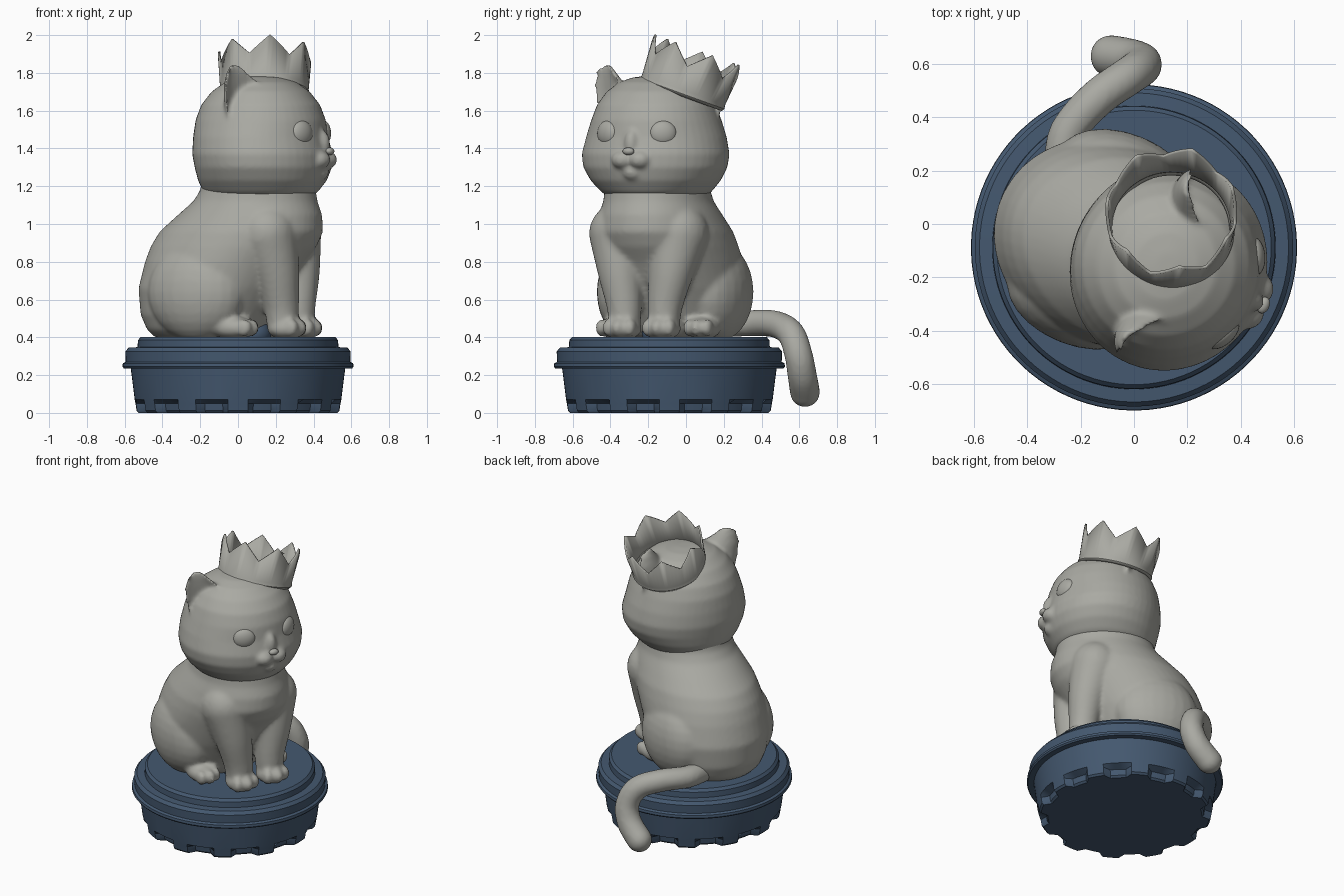
import bpy, bmesh, math
from mathutils import Matrix, Vector

if "Cube" in bpy.data.objects:
    bpy.data.objects.remove(bpy.data.objects["Cube"])

def mat(name, c):
    m = bpy.data.materials.new(name)
    m.diffuse_color = (*c, 1)
    m.use_nodes = True
    m.node_tree.nodes["Principled BSDF"].inputs["Base Color"].default_value = m.diffuse_color
    return m

FUR = mat("warm grey", (0.40, 0.40, 0.365))
BLUE = mat("slate blue", (0.058, 0.098, 0.16))

# cat frame: local x is forward, local y is the cat's left
CAT = Matrix.Translation((-0.07, -0.08, 0)) @ Matrix.Rotation(math.radians(-22), 4, 'Z')

def finish(name, bm, m, mx=None, smooth=None):
    bmesh.ops.recalc_face_normals(bm, faces=bm.faces)
    me = bpy.data.meshes.new(name)
    bm.to_mesh(me)
    bm.free()
    ob = bpy.data.objects.new(name, me)
    bpy.context.collection.objects.link(ob)
    if mx is not None:
        ob.matrix_world = mx
    me.materials.append(m)
    if smooth:
        bpy.ops.object.select_all(action='DESELECT')
        ob.select_set(True)
        bpy.context.view_layer.objects.active = ob
        bpy.ops.object.shade_smooth_by_angle(angle=math.radians(smooth))
    else:
        for p in me.polygons:
            p.use_smooth = True
    return ob

def ball(bm, c, r, yaw=0):
    r = (r, r, r) if isinstance(r, (int, float)) else r
    mx = Matrix.Translation(c) @ Matrix.Rotation(yaw, 4, 'Z') @ Matrix.Diagonal((*r, 1))
    bmesh.ops.create_uvsphere(bm, u_segments=24, v_segments=14, radius=1, matrix=mx)

def loft(bm, rings):
    vs = [[bm.verts.new(p) for p in r] for r in rings]
    n = len(vs[0])
    for a, b in zip(vs, vs[1:]):
        for i in range(n):
            bm.faces.new((a[i], a[(i + 1) % n], b[(i + 1) % n], b[i]))
    bm.faces.new(vs[0][::-1])
    bm.faces.new(vs[-1])

def ovals(bm, table, n=48):
    # table rows: z, centre, half length, half width
    loft(bm, [[(c + a * math.cos(2 * math.pi * i / n), b * math.sin(2 * math.pi * i / n), z)
               for i in range(n)] for z, c, a, b in table])

def limb(bm, pts, steps=8):
    # chain of balls through (point, radius) pairs on a smooth path
    P = [pts[0]] + pts + [pts[-1]]
    for k in range(1, len(P) - 2):
        for s in range(steps + 1):
            t = s / steps
            q = [Vector(p) for p in P[k - 1:k + 3]]
            v = 0.5 * (2 * q[1] + (q[2] - q[0]) * t + (2 * q[0] - 5 * q[1] + 4 * q[2] - q[3]) * t * t
                       + (3 * q[1] - q[0] - 3 * q[2] + q[3]) * t ** 3)
            ball(bm, v[:3], v[3])

def skin(ob, voxel, its):
    r = ob.modifiers.new("blend", 'REMESH')
    r.mode = 'VOXEL'
    r.voxel_size = voxel
    r.use_smooth_shade = True
    s = ob.modifiers.new("soften", 'SMOOTH')
    s.factor = 0.5
    s.iterations = its

# body: torso, haunches, legs and paws
bm = bmesh.new()
ovals(bm, [(0.40, -0.10, 0.28, 0.26), (0.44, -0.10, 0.32, 0.31), (0.52, -0.09, 0.365, 0.345),
           (0.66, -0.055, 0.41, 0.38), (0.80, 0.005, 0.435, 0.375), (0.88, 0.05, 0.45, 0.365),
           (0.96, 0.095, 0.445, 0.35), (1.05, 0.145, 0.39, 0.315), (1.12, 0.175, 0.335, 0.285),
           (1.18, 0.19, 0.31, 0.275), (1.30, 0.20, 0.30, 0.27)])
for s in (-1, 1):
    ball(bm, (-0.06, 0.25 * s, 0.64), (0.27, 0.165, 0.26))
    ball(bm, (0.15, 0.25 * s, 0.45), (0.13, 0.085, 0.06))
    limb(bm, [(0.31, 0.17 * s, 0.95, 0.16), (0.355, 0.145 * s, 0.75, 0.12),
              (0.37, 0.118 * s, 0.58, 0.095), (0.375, 0.112 * s, 0.48, 0.085)])
    ball(bm, (0.395, 0.112 * s, 0.445), (0.10, 0.098, 0.058))
    for k in (-1, 0, 1):
        ball(bm, (0.465 - 0.02 * abs(k), 0.112 * s + 0.06 * k, 0.45), (0.045, 0.034, 0.048))
        ball(bm, (0.25 - 0.02 * abs(k), 0.25 * s + 0.052 * k, 0.45), (0.045, 0.03, 0.047))
skin(finish("body", bm, FUR, CAT), 0.014, 6)

# head with muzzle, brows and cupped ears
bm = bmesh.new()
ovals(bm, [(1.13, 0.20, 0.25, 0.23), (1.17, 0.205, 0.305, 0.29), (1.23, 0.215, 0.34, 0.345),
           (1.30, 0.22, 0.36, 0.385), (1.37, 0.215, 0.368, 0.395), (1.46, 0.205, 0.355, 0.375),
           (1.55, 0.205, 0.345, 0.345), (1.63, 0.205, 0.315, 0.315), (1.70, 0.205, 0.26, 0.265),
           (1.75, 0.205, 0.19, 0.20), (1.775, 0.205, 0.12, 0.13), (1.785, 0.205, 0.04, 0.05)])
ball(bm, (0.53, 0, 1.42), (0.07, 0.045, 0.09))
ball(bm, (0.53, 0, 1.275), (0.06, 0.06, 0.05))
for s in (-1, 1):
    ball(bm, (0.55, 0.048 * s, 1.34), (0.068, 0.065, 0.052))
    ear = []
    wd = Vector((-0.5, 0.86 * s, 0))
    dd = Vector((0.86, 0.5 * s, 0))
    for f, l, z, w, d in ((0.19, 0.17, 1.54, 0.16, 0.12), (0.19, 0.22, 1.65, 0.145, 0.12),
                          (0.185, 0.26, 1.74, 0.115, 0.10), (0.18, 0.285, 1.80, 0.075, 0.07),
                          (0.175, 0.295, 1.845, 0.03, 0.03)):
        ring = []
        for i in range(32):
            t = 2 * math.pi * i / 32
            dep = d * math.sin(t)
            if dep > 0:
                dep *= -0.45
            ring.append(Vector((f, l * s, z)) + wd * w * math.cos(t) + dd * (dep + d * 0.5))
        ear.append(ring)
    loft(bm, ear)
skin(finish("head", bm, FUR, CAT), 0.012, 5)

# eyes and nose
for s, side in ((-1, "right"), (1, "left")):
    bm = bmesh.new()
    ball(bm, (0.50, 0.157 * s, 1.48), (0.04, 0.073, 0.068), math.radians(26 * s))
    finish(side + "_eye", bm, FUR, CAT)
bm = bmesh.new()
ball(bm, (0.60, 0, 1.385), (0.022, 0.032, 0.02))
finish("nose", bm, FUR, CAT)

# tail hanging over the back of the base
bm = bmesh.new()
limb(bm, [(-0.27, 0.20, 0.47, 0.07), (-0.25, 0.34, 0.475, 0.07), (-0.14, 0.47, 0.47, 0.072),
          (-0.02, 0.555, 0.42, 0.073), (0.03, 0.595, 0.31, 0.075), (0.0, 0.615, 0.20, 0.078),
          (-0.085, 0.63, 0.11, 0.08)])
skin(finish("tail", bm, FUR), 0.014, 4)

# tilted seven-pointed crown
bm = bmesh.new()
N = 70
rings = [[], [], [], []]
for i in range(N):
    a = 2 * math.pi * i / N
    u = abs(i % 10 - 5) / 5          # 1 at a tip, 0 in a valley
    top = 0.145 + 0.10 * u
    for ring, (r, z) in zip(rings, ((0.228, -0.015), (0.238, 0.0), (0.234, 0.02), (0.247, top))):
        ring.append(bm.verts.new((r * math.cos(a), r * math.sin(a), z)))
for a, b in zip(rings, rings[1:]):
    for i in range(N):
        bm.faces.new((a[i], a[(i + 1) % N], b[(i + 1) % N], b[i]))
crown = finish("crown", bm, FUR, Matrix.Translation((0.14, -0.02, 1.69))
               @ Matrix.Rotation(math.radians(-20), 4, 'X')
               @ Matrix.Rotation(math.radians(-83), 4, 'Z'), 40)
wall = crown.modifiers.new("wall", 'SOLIDIFY')
wall.thickness = 0.012

# round base with notches along the bottom edge
bm = bmesh.new()
N = 96
profile = [(0.525, 0.0), (0.537, 0.012), (0.543, 0.05), (0.547, 0.07), (0.568, 0.235), (0.605, 0.236),
           (0.612, 0.245), (0.61, 0.262), (0.595, 0.27), (0.597, 0.325), (0.58, 0.345),
           (0.532, 0.348), (0.53, 0.385), (0.515, 0.402)]
rings = []
for r, z in profile:
    ring = []
    for i in range(N):
        cut = 0.045 if z < 0.06 and i % 8 in (2, 3, 4, 5) else 0
        a = 2 * math.pi * (i + 0.5) / N
        ring.append(((r - cut) * math.cos(a), (r - cut) * math.sin(a), z))
    rings.append(ring)
loft(bm, rings)
finish("base", bm, BLUE, Matrix.Translation((0, -0.088, 0)), 30)

# small peg between the legs
bm = bmesh.new()
ball(bm, (0.17, 0, 0.42), (0.09, 0.09, 0.075))
finish("base_peg", bm, BLUE, CAT)
